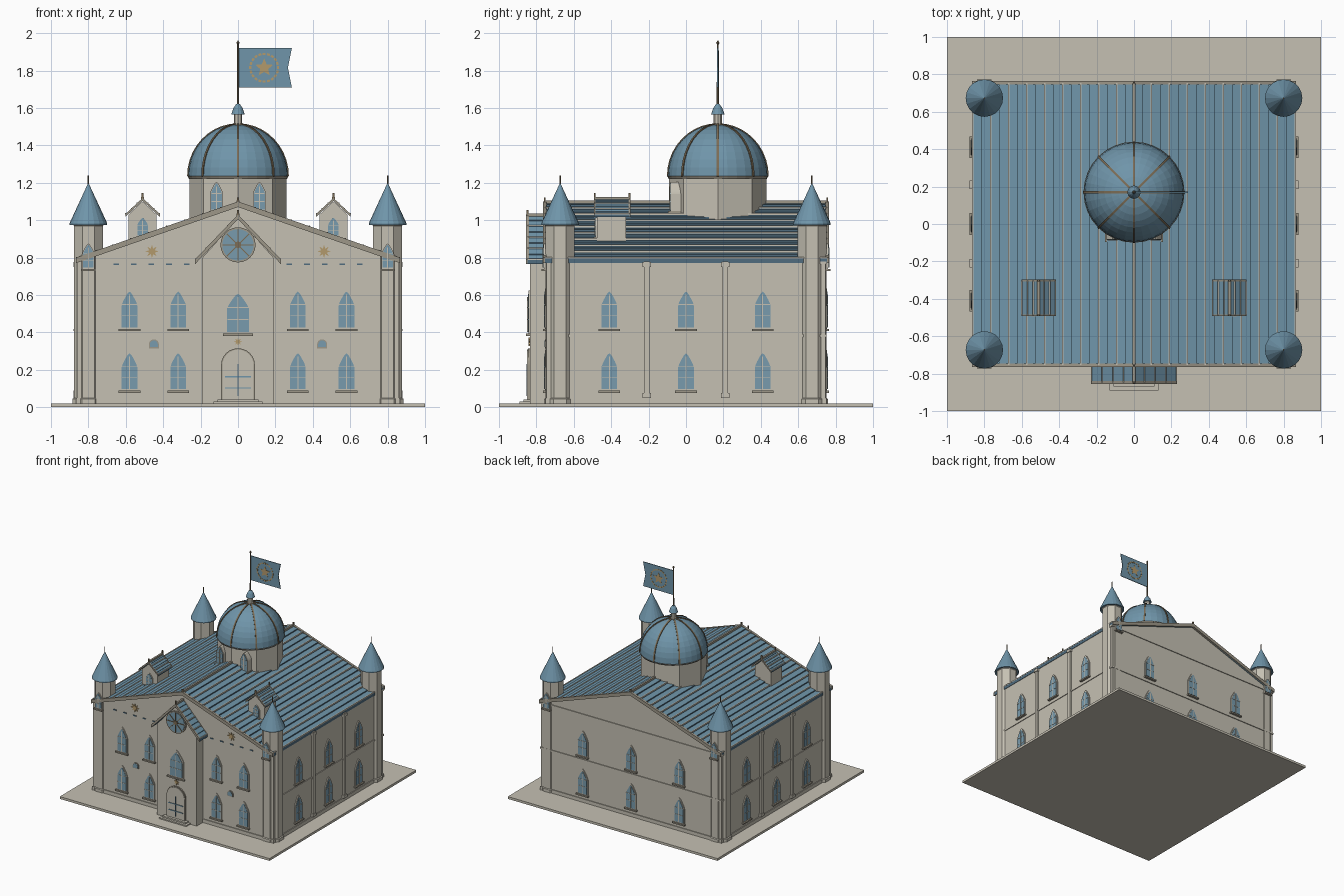
import bpy, bmesh
from math import pi, sin, cos, radians
from mathutils import Matrix

if "Cube" in bpy.data.objects:
    bpy.data.objects.remove(bpy.data.objects["Cube"])

COLOURS = {
    "stone": (0.56, 0.53, 0.45), "slate": (0.16, 0.30, 0.40),
    "dark_slate": (0.08, 0.15, 0.21), "glass": (0.19, 0.33, 0.42),
    "bronze": (0.20, 0.15, 0.09), "gold": (0.45, 0.32, 0.15),
    "trim": (0.34, 0.31, 0.25),
}
MATS = []
for label, rgb in COLOURS.items():
    m = bpy.data.materials.new(label)
    m.use_nodes = True
    m.diffuse_color = (*rgb, 1)
    m.node_tree.nodes["Principled BSDF"].inputs["Base Color"].default_value = (*rgb, 1)
    MATS.append(m)
STONE, SLATE, DARK, GLASS, BRONZE, GOLD, TRIM = range(len(MATS))


def place(x=0, y=0, z=0, turn=0):
    return Matrix.Translation((x, y, z)) @ Matrix.Rotation(radians(turn), 4, "Z")


def prism(bm, pts, y0, y1, mat, M=Matrix()):
    """Extrude an (x, z) outline along y."""
    a = [bm.verts.new(M @ Matrix.Translation((x, y0, z)).translation) for x, z in pts]
    b = [bm.verts.new(M @ Matrix.Translation((x, y1, z)).translation) for x, z in pts]
    n = len(pts)
    faces = [bm.faces.new(a), bm.faces.new(b[::-1])]
    faces += [bm.faces.new((a[i], b[i], b[(i + 1) % n], a[(i + 1) % n])) for i in range(n)]
    for f in faces:
        f.material_index = mat
    return faces


def box(bm, x0, x1, y0, y1, z0, z1, mat, M=Matrix()):
    return prism(bm, [(x0, z0), (x1, z0), (x1, z1), (x0, z1)], y0, y1, mat, M)


def lathe(bm, prof, n, mat, M=Matrix(), phase=0.0):
    """Spin an (r, z) profile around z; close both ends."""
    rings = []
    for r, z in prof:
        r = max(r, 0.0005)
        rings.append([bm.verts.new(M @ Matrix.Translation(
            (r * cos(2 * pi * (k + phase) / n), r * sin(2 * pi * (k + phase) / n), z)).translation)
            for k in range(n)])
    faces = [bm.faces.new(rings[0][::-1]), bm.faces.new(rings[-1])]
    for lo, hi in zip(rings, rings[1:]):
        for k in range(n):
            j = (k + 1) % n
            faces.append(bm.faces.new((lo[k], lo[j], hi[j], hi[k])))
    for f in faces:
        f.material_index = mat


def finish(bm, name):
    bmesh.ops.recalc_face_normals(bm, faces=bm.faces[:])
    me = bpy.data.meshes.new(name)
    bm.to_mesh(me)
    bm.free()
    for m in MATS:
        me.materials.append(m)
    ob = bpy.data.objects.new(name, me)
    bpy.context.collection.objects.link(ob)


def arch(w, h, z=0, spring=0.6, power=0.75):
    """Arched outline: power below 1 gives a point, power 0 a round head."""
    pts = [(-w / 2, z), (w / 2, z)]
    for i in range(13):
        t = pi * i / 12
        rise = sin(t) if not power else (1 - abs(cos(t)) ** 1.6) ** power * (0.8 + 0.2 * sin(t) ** 8)
        pts.append((w / 2 * cos(t), z + h * spring + h * (1 - spring) * rise))
    return pts


def star(cx, cz, r, points, inner=0.45):
    return [(cx + sin(pi * k / points) * r * (inner if k % 2 else 1),
             cz + cos(pi * k / points) * r * (inner if k % 2 else 1)) for k in range(2 * points)]


def disc(cx, cz, r, n=24):
    return [(cx + r * cos(2 * pi * k / n), cz + r * sin(2 * pi * k / n)) for k in range(n)]


def window(name, M, w=0.10, h=0.22, back=0.01):
    bm = bmesh.new()
    prism(bm, arch(w, h), -0.008, back, STONE, M)
    prism(bm, arch(w * 0.84, h * 0.87, 0.012), -0.011, 0, GLASS, M)
    box(bm, -0.003, 0.003, -0.014, 0, 0.012, h * 0.85, STONE, M)
    for z in (0.33, 0.6):
        box(bm, -w * 0.4, w * 0.4, -0.013, 0, h * z, h * z + 0.004, STONE, M)
    box(bm, -w * 0.58, w * 0.58, -0.02, back, -0.008, 0.004, TRIM, M)
    finish(bm, name)


def gable_roof(name, cx, y0, y1, half, eave, ridge, rows, lip, thick, board):
    """Stepped tile courses, battens, verge boards and a ridge cap."""
    bm = bmesh.new()
    M = place(cx)
    step, fall = half / rows, (ridge - eave) / rows
    for s in (-1, 1):
        pts = [(0, ridge)]
        for i in range(1, rows + 1):
            pts += [(s * step * i, ridge - fall * i + lip), (s * step * i, ridge - fall * i)]
            if i % 2 == 0:
                x = s * step * i
                z = ridge - fall * i + lip
                box(bm, x - s * 0.007, x + s * 0.001, y0, y1, z - lip / 2, z + 0.004, STONE, M)
        pts += [(s * half, eave - thick), (0, ridge - thick)]
        for f in prism(bm, pts, y0, y1, SLATE, M):
            f.normal_update()
            if abs(f.normal.x) > 0.98:
                f.material_index = DARK
    chevron = [(-half, eave - thick), (-half, eave + lip), (0, ridge + lip), (half, eave + lip),
               (half, eave - thick), (0, ridge - thick)]
    for y in (y0, y1):
        prism(bm, chevron, y - board, y + board, TRIM, M)
        box(bm, -0.005, 0.005, y - 0.005, y + 0.005, ridge, ridge + 0.03, BRONZE, M)
    box(bm, -0.008, 0.008, y0, y1, ridge - 0.005, ridge + lip + 0.006, TRIM, M)
    finish(bm, name)


# Ground slab and steps
bm = bmesh.new()
box(bm, -1, 1, -1, 1, 0, 0.02, STONE)
finish(bm, "ground_slab")
bm = bmesh.new()
box(bm, -0.13, 0.13, -0.89, -0.75, 0.02, 0.03, STONE)
box(bm, -0.11, 0.11, -0.87, -0.75, 0.03, 0.042, STONE)
finish(bm, "front_steps")

# Main hall with plinth, string courses and pilasters
bm = bmesh.new()
prism(bm, [(-0.86, 0.02), (0.86, 0.02), (0.86, 0.78), (0, 1.075), (-0.86, 0.78)], -0.745, 0.745, STONE)
box(bm, -0.866, 0.866, -0.752, 0.752, 0.02, 0.05, STONE)
box(bm, -0.866, 0.866, -0.7, 0.752, 0.375, 0.39, STONE)
box(bm, -0.866, 0.866, 0.7, 0.752, 0.765, 0.78, STONE)
for side in (-1, 1):
    for y in (-0.21, 0.21):
        x = side * 0.86
        box(bm, x - 0.015, x + 0.015, y - 0.015, y + 0.015, 0.05, 0.78, STONE)
        for z in (0.05, 0.75):
            box(bm, x - 0.02, x + 0.02, y - 0.022, y + 0.022, z, z + 0.025, STONE)
finish(bm, "main_hall")
gable_roof("main_roof", 0, -0.755, 0.755, 0.866, 0.79, 1.09, 18, 0.01, 0.02, 0.01)

# Projecting entrance bay
bm = bmesh.new()
prism(bm, [(-0.19, 0.02), (0.19, 0.02), (0.19, 0.8), (0, 1.01), (-0.19, 0.8)], -0.835, -0.7, STONE)
finish(bm, "entrance_bay")
gable_roof("entrance_roof", 0, -0.848, -0.74, 0.23, 0.785, 1.025, 8, 0.005, 0.02, 0.008)

# Door
bm = bmesh.new()
prism(bm, arch(0.18, 0.275, 0.04, 0.68, 0), -0.845, -0.8, TRIM)
prism(bm, arch(0.168, 0.268, 0.04, 0.68, 0), -0.849, -0.8, STONE)
box(bm, -0.003, 0.003, -0.854, -0.84, 0.06, 0.23, DARK)
for z in (0.1, 0.16):
    box(bm, -0.07, 0.07, -0.854, -0.84, z, z + 0.006, SLATE)
prism(bm, star(0, 0.35, 0.022, 8), -0.843, -0.83, GOLD)
finish(bm, "front_door")

# Round window
bm = bmesh.new()
prism(bm, disc(0, 0.868, 0.094), -0.846, -0.82, TRIM)
prism(bm, disc(0, 0.868, 0.084), -0.85, -0.82, GLASS)
for k in range(4):
    M = place(0, 0, 0.868) @ Matrix.Rotation(pi * k / 4, 4, "Y")
    box(bm, -0.084, 0.084, -0.854, -0.84, -0.003, 0.003, BRONZE, M)
prism(bm, disc(0, 0.868, 0.018, 12), -0.856, -0.84, BRONZE)
finish(bm, "round_window")

# Arched windows on every wall
window("entrance_window", place(0, -0.835, 0.39), 0.14, 0.235)
for level, z in (("lower", 0.085), ("upper", 0.415)):
    for x in (-0.58, -0.32, 0.32, 0.58):
        window(level + "_front_window", place(x, -0.745, z))
    for x in (-0.46, 0, 0.46):
        window(level + "_back_window", place(x, 0.745, z, 180))
    for y in (-0.41, 0, 0.41):
        window(level + "_left_window", place(0.86, y, z, 90))
        window(level + "_right_window", place(-0.86, y, z, -90))

# Facade ornaments
bm = bmesh.new()
for s in (-1, 1):
    prism(bm, star(s * 0.46, 0.833, 0.036, 8), -0.752, -0.74, GOLD)
    M = place(s * 0.45, -0.745, 0.315)
    prism(bm, arch(0.054, 0.048, 0, 0.45, 0), -0.008, 0.01, TRIM, M)
    prism(bm, arch(0.042, 0.036, 0.006, 0.45, 0), -0.011, 0, GLASS, M)
    for k in range(5):
        x = s * (0.275 + 0.094 * k)
        box(bm, x - 0.015, x + 0.015, -0.751, -0.74, 0.76, 0.768, DARK)
finish(bm, "facade_ornaments")

# Corner towers
for sx in (-1, 1):
    for sy in (-1, 1):
        bm = bmesh.new()
        M = place(sx * 0.8, sy * 0.673)
        lathe(bm, [(0.092, 0.02), (0.092, 0.045), (0.084, 0.05), (0.084, 0.97), (0.092, 0.98)], 8, STONE, M, 0.5)
        lathe(bm, [(0.1, 0.975), (0.1, 0.985), (0, 1.2)], 20, SLATE, M)
        lathe(bm, [(0.004, 1.18), (0.004, 1.24)], 6, BRONZE, M)
        finish(bm, "corner_tower")
        turn = 0 if sy < 0 else 180
        window("tower_window", place(sx * 0.8, sy * 0.752, 0.735, turn), 0.066, 0.14)

# Dormers
for s in (-1, 1):
    bm = bmesh.new()
    prism(bm, [(-0.075, 0.86), (0.075, 0.86), (0.075, 1.03), (0, 1.1), (-0.075, 1.03)],
          -0.475, -0.32, STONE, place(s * 0.51))
    finish(bm, "dormer_walls")
    gable_roof("dormer_roof", s * 0.51, -0.488, -0.302, 0.092, 1.03, 1.115, 6, 0.003, 0.012, 0.005)
    window("dormer_window", place(s * 0.51, -0.475, 0.905), 0.066, 0.11)

# Drum, dome, ribs and lantern
CY = 0.17
bm = bmesh.new()
lathe(bm, [(0.26, 0.95), (0.26, 1.225)], 8, STONE, place(0, CY))
lathe(bm, [(0.262, 1.22), (0.27, 1.235)], 32, TRIM, place(0, CY))
finish(bm, "dome_drum")
for s in (-1, 1):
    window("drum_window", place(s * 0.115, -0.075, 1.045), 0.07, 0.16, 0.06)
bm = bmesh.new()
quarter = [pi / 2 * k / 10 for k in range(11)]
dome = [(0.266 * cos(t), 1.24 + 0.272 * sin(t)) for t in quarter]
lathe(bm, [(0.268, 1.23)] + dome, 32, SLATE, place(0, CY))
finish(bm, "dome")
bm = bmesh.new()
rib = [(0.272 * cos(t), 1.235 + 0.283 * sin(t)) for t in quarter]
for k in range(8):
    prism(bm, rib + [(r * 0.94, z - 0.01) for r, z in dome[::-1]], -0.006, 0.006, BRONZE, place(0, CY, 0, 45 * k))
finish(bm, "dome_ribs")
bm = bmesh.new()
lathe(bm, [(0.03, 1.5), (0.022, 1.52), (0.022, 1.57)], 8, STONE, place(0, CY))
lathe(bm, [(0.036, 1.565), (0.024, 1.6), (0.01, 1.62)], 12, SLATE, place(0, CY))
lathe(bm, [(0.006, 1.6), (0.005, 1.94), (0.009, 1.948), (0.002, 1.96)], 8, BRONZE, place(0, CY))
finish(bm, "lantern_and_pole")

# Swallow-tailed flag with a star and ring on both faces
bm = bmesh.new()
prism(bm, [(0.005, 1.71), (0.288, 1.71), (0.267, 1.815), (0.288, 1.92), (0.005, 1.92)], CY - 0.003, CY + 0.003, SLATE)
prism(bm, star(0.14, 1.815, 0.05, 5), CY - 0.005, CY + 0.005, GOLD)
for k in range(20):
    M = place(0.14, CY, 1.815) @ Matrix.Rotation(2 * pi * k / 20, 4, "Y")
    box(bm, -0.008, 0.008, -0.005, 0.005, 0.068, 0.08, GOLD, M)
finish(bm, "flag")
